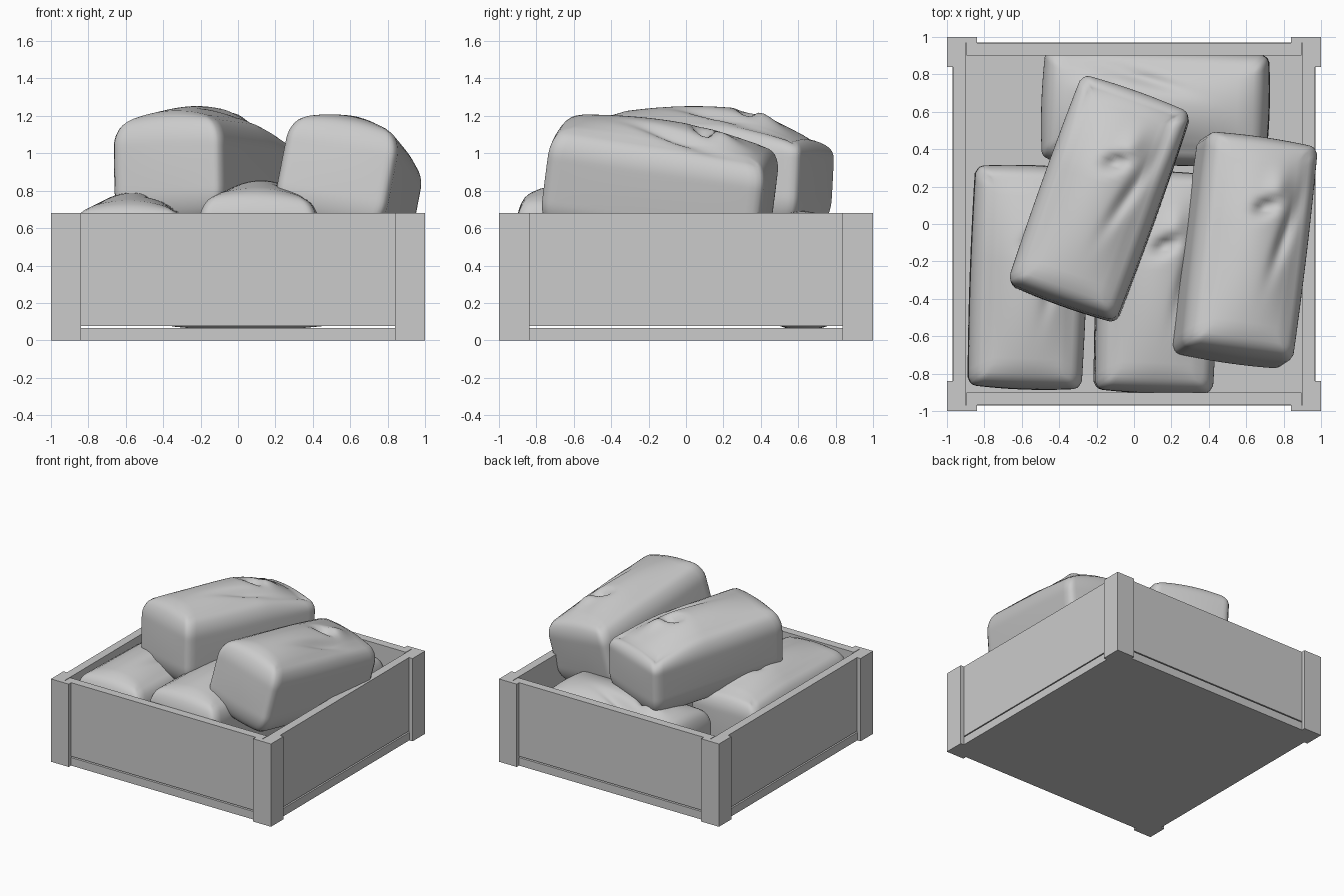
import bpy, bmesh, math
from mathutils import Vector, Matrix

if "Cube" in bpy.data.objects:
    bpy.data.objects.remove(bpy.data.objects["Cube"])

grey = bpy.data.materials.new("plain grey")
grey.diffuse_color = (0.6, 0.6, 0.6, 1)
grey.use_nodes = True
grey.node_tree.nodes["Principled BSDF"].inputs["Base Color"].default_value = grey.diffuse_color


def finish(name, bm):
    me = bpy.data.meshes.new(name)
    bmesh.ops.recalc_face_normals(bm, faces=bm.faces)
    bm.to_mesh(me)
    bm.free()
    me.materials.append(grey)
    ob = bpy.data.objects.new(name, me)
    bpy.context.collection.objects.link(ob)
    return ob


def box(name, lo, hi):
    bm = bmesh.new()
    bmesh.ops.create_cube(bm, size=1)
    lo, hi = Vector(lo), Vector(hi)
    for v in bm.verts:
        v.co = Vector([(lo[i] + hi[i]) / 2 + v.co[i] * (hi[i] - lo[i]) for i in range(3)])
    return finish(name, bm)


RIM = 0.68

# crate floor, with a narrow gap below the walls
box("floor", (-0.97, -0.97, 0), (0.97, 0.97, 0.066))

# crate walls
for s, end in ((-1, "front"), (1, "back")):
    y = sorted((s * 0.90, s * 0.968))
    box(end + "_wall", (-0.895, y[0], 0.076), (0.895, y[1], RIM))
for s, side in ((-1, "left"), (1, "right")):
    x = sorted((s * 0.90, s * 0.968))
    box(side + "_wall", (x[0], -0.968, 0.076), (x[1], 0.968, RIM))

# L-shaped corner posts
L = [(1, 1), (0.838, 1), (0.838, 0.967), (0.967, 0.967), (0.967, 0.838), (1, 0.838)]
for sx in (-1, 1):
    for sy in (-1, 1):
        bm = bmesh.new()
        face = bm.faces.new([bm.verts.new((sx * x, sy * y, 0)) for x, y in L])
        ext = bmesh.ops.extrude_face_region(bm, geom=[face])
        top = [g for g in ext["geom"] if isinstance(g, bmesh.types.BMVert)]
        bmesh.ops.translate(bm, verts=top, vec=(0, 0, RIM))
        finish("corner_post", bm)


def bump(x, y, cx, cy, rx, ry, turn=0):
    """Soft oval bump of height 1 on the top of a sack."""
    c, s = math.cos(turn), math.sin(turn)
    u, v = (x - cx) * c + (y - cy) * s, (y - cy) * c - (x - cx) * s
    return math.exp(-(u / rx) ** 2 - (v / ry) ** 2)


def sack(name, centre, pitch, roll, turn, half=(0.315, 0.6, 0.28), r=0.045, droop=0.04):
    """Soft filled sack: crisp plan corners, rounded above and below, domed creased top."""
    bm = bmesh.new()
    bmesh.ops.create_cube(bm, size=2)
    bmesh.ops.subdivide_edges(bm, edges=bm.edges[:], cuts=29, use_grid_fill=True)
    for v in bm.verts:
        p = v.co.copy()
        q = Vector([p[i] * half[i] for i in range(3)])
        core = Vector([max(-half[i] + r, min(half[i] - r, q[i])) for i in range(3)])
        d = q - core
        if d.length > 1e-6:
            q = core + d.normalized() * r
        # large rounding towards the top and bottom
        big = 0.16 if p.z > 0 else 0.18
        over = min(max(abs(q.z) - half[2] + big, 0) / big, 1)
        inset = 0.75 * big * (1 - math.sqrt(1 - 0.97 * over * over))
        q.x *= 1 - inset / half[0]
        q.y *= 1 - 0.85 * inset / half[1]
        # swollen faces
        fx, fy, fz = (1 - p[i] ** 2 for i in range(3))
        q.z += p.z * (0.075 if p.z > 0 else 0.05) * (0.35 * fx + 0.65 * fx * fy)
        q.y += p.y * 0.015 * fx * fz
        q.x += p.x * 0.01 * fy * fz
        # pinched pit with a fold running to the side, and a drooping rear end
        if p.z > 0:
            w = p.z ** 2
            q.z -= w * 0.07 * bump(q.x, q.y, 0.03, 0.20, 0.07, 0.035, 0.5)
            q.z += w * 0.03 * bump(q.x, q.y, 0.08, 0.30, 0.06, 0.10, -0.2)
            q.z -= w * 0.035 * bump(q.x, q.y, 0.15, 0.06, 0.035, 0.20, -0.25)
            q.z -= w * droop * max(0, (p.y - 0.2) / 0.8) ** 1.5
        v.co = q
    ob = finish(name, bm)
    rx, ry, rz = (math.radians(a) for a in (pitch, roll, turn))
    ob.matrix_world = (Matrix.Translation(centre) @ Matrix.Rotation(rz, 4, 'Z')
                       @ Matrix.Rotation(rx, 4, 'X') @ Matrix.Rotation(ry, 4, 'Y'))
    for f in ob.data.polygons:
        f.use_smooth = True
    return ob


# bottom layer
sack("left_sack", (-0.565, -0.285, 0.435), 0, 1, -2, half=(0.303, 0.585, 0.28))
sack("middle_sack", (0.122, -0.312, 0.495), 0, 2, -2, half=(0.315, 0.58, 0.285))
sack("back_sack", (0.115, 0.625, 0.36), -1.2, 0, 88, half=(0.3, 0.595, 0.255), droop=0)
# top layer
sack("upper_left_sack", (-0.185, 0.135, 0.89), -2.5, -2, -19.7,
     half=(0.308, 0.592, 0.285), droop=0.09)
sack("upper_right_sack", (0.592, -0.14, 0.815), -8.5, 10, -6.8,
     half=(0.303, 0.585, 0.29), droop=0.02)
